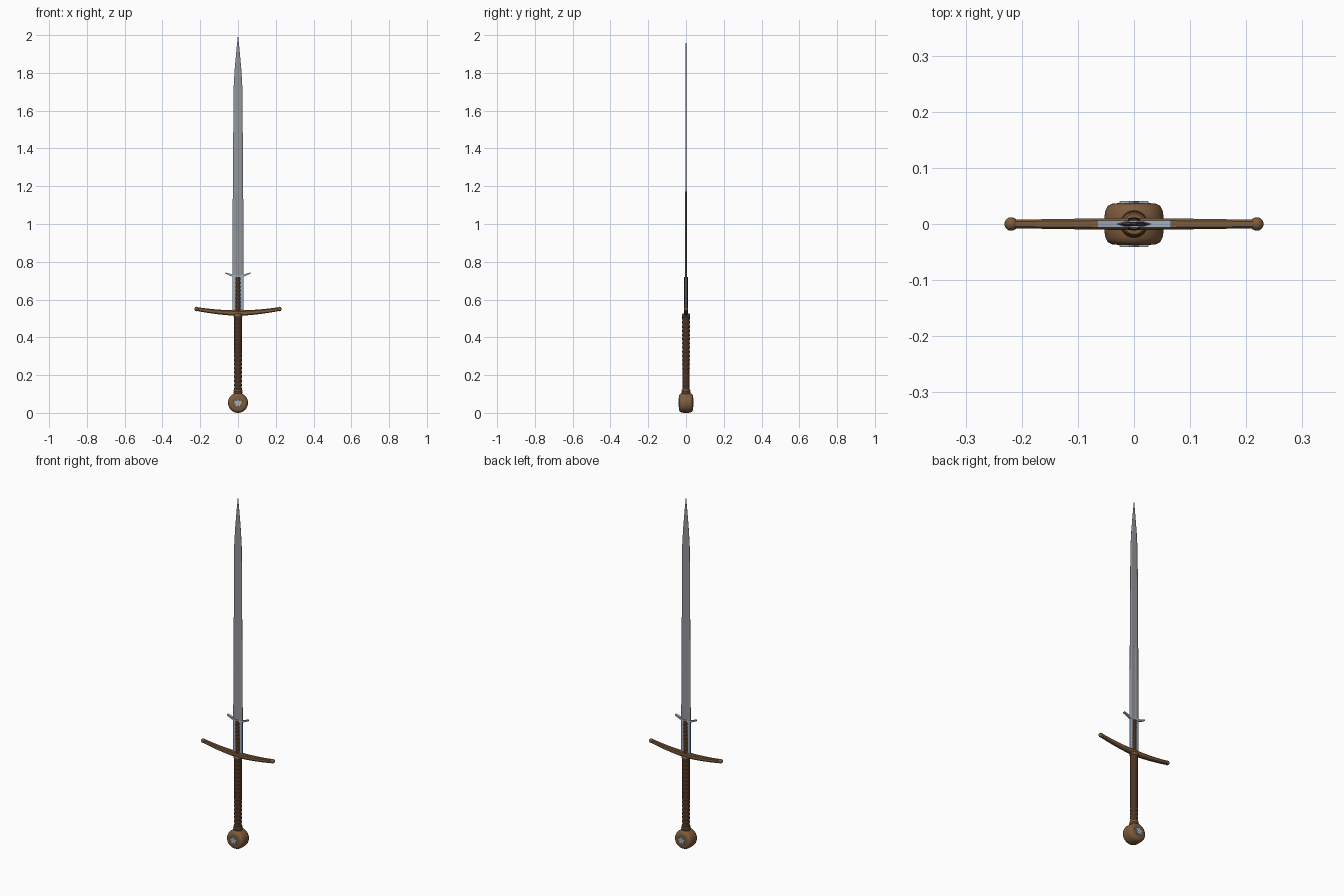
import bpy, bmesh, math
from mathutils import Vector

if "Cube" in bpy.data.objects:
    bpy.data.objects.remove(bpy.data.objects["Cube"])


def mat(name, col):
    m = bpy.data.materials.new(name)
    m.diffuse_color = (*col, 1)
    m.use_nodes = True
    m.node_tree.nodes["Principled BSDF"].inputs["Base Color"].default_value = m.diffuse_color
    return m


STEEL = mat("blade steel", (0.29, 0.305, 0.33))
BRIGHT = mat("bright blue steel", (0.36, 0.43, 0.52))
BRONZE = mat("aged bronze", (0.21, 0.108, 0.046))
LEATHER = mat("dark leather", (0.068, 0.034, 0.016))


def finish(bm, name, material, angle=30):
    bmesh.ops.recalc_face_normals(bm, faces=bm.faces[:])
    me = bpy.data.meshes.new(name)
    bm.to_mesh(me)
    bm.free()
    ob = bpy.data.objects.new(name, me)
    bpy.context.collection.objects.link(ob)
    me.materials.append(material)
    if angle:
        bpy.ops.object.select_all(action='DESELECT')
        bpy.context.view_layer.objects.active = ob
        ob.select_set(True)
        bpy.ops.object.shade_smooth_by_angle(angle=math.radians(angle))
    return ob


def loft(name, rings, material, angle=30):
    """Skin closed rings of points and cap both ends."""
    bm = bmesh.new()
    vs = [[bm.verts.new(p) for p in r] for r in rings]
    n = len(vs[0])
    for a, b in zip(vs, vs[1:]):
        for i in range(n):
            j = (i + 1) % n
            bm.faces.new((a[i], a[j], b[j], b[i]))
    bm.faces.new(vs[0])
    bm.faces.new(vs[-1])
    return finish(bm, name, material, angle)


def ellipse(rx, ry, z, n=24):
    return [(rx * math.cos(2 * math.pi * i / n), ry * math.sin(2 * math.pi * i / n), z)
            for i in range(n)]


def lathe(name, profile, material, flat=1.0, n=24):
    return loft(name, [ellipse(r, r * flat, z, n) for r, z in profile], material, 40)


def wrapped(name, z0, z1, r0, r1, ribs, bump, material, flat):
    """Handle bound with cord: rows of soft ribs."""
    prof = []
    steps = ribs * 8
    for k in range(steps + 1):
        t = k / steps
        r = r0 + (r1 - r0) * t + bump * math.sin(math.pi * t * ribs) ** 2
        prof.append((r, z0 + (z1 - z0) * t))
    return lathe(name, prof, material, flat)


# Blade: double edged, with a fuller on the lower half
def section(z, w, t, depth, edge=0.0006):
    q = [(w, edge), (0.62 * w, t), (0.26 * w, t), (0.16 * w, t - depth)]
    top = q + [(-x, y) for x, y in reversed(q)]
    return [(x, y, z) for x, y in top] + [(x, -y, z) for x, y in reversed(top)]


loft("blade", [section(0.715, 0.030, 0.0045, 0.002),
               section(1.12, 0.028, 0.0042, 0.002),
               section(1.15, 0.0275, 0.0040, 0.0),
               section(1.72, 0.0235, 0.0032, 0.0),
               section(1.82, 0.0175, 0.0030, 0.0),
               section(1.92, 0.0085, 0.0022, 0.0),
               section(2.0, 0.0004, 0.0004, 0.0, 0.0002)], STEEL, 8)

# Blunt section between the guard and the lugs, with its leather cover
loft("ricasso", [section(0.53, 0.028, 0.005, 0, 0.003),
                 section(0.72, 0.028, 0.005, 0, 0.003)], BRIGHT, 8)
wrapped("ricasso_leather", 0.535, 0.72, 0.0135, 0.0125, 9, 0.0012, LEATHER, 0.8)

# Pair of upswept parrying lugs
for side, label in ((1, "right"), (-1, "left")):
    rings = []
    for x, z, h, d in ((0.0, 0.722, 0.007, 0.0065), (0.028, 0.727, 0.007, 0.0065),
                       (0.066, 0.741, 0.004, 0.006)):
        rings.append([(side * x, -d, z - h), (side * x, d, z - h),
                      (side * x, d, z + h * 0.7), (side * x, -d, z + h * 0.7)])
    loft("parrying_lug_" + label, rings, BRIGHT, 15)

# Crossguard: shallow upward curve, tapering to ball ends
N = 24
rings = []
for i in range(N + 1):
    x = -0.22 + 0.44 * i / N
    f = abs(x) / 0.22
    z = 0.529 + 0.021 * f ** 1.8
    h, d = 0.0155 - 0.005 * f, 0.0115 - 0.0035 * f
    rings.append([(x, d * math.copysign(abs(math.cos(a)) ** 0.6, math.cos(a)),
                   z + h * math.copysign(abs(math.sin(a)) ** 0.6, math.sin(a)))
                  for a in [math.pi / 8 + k * math.pi / 4 for k in range(8)]])
loft("crossguard", rings, BRONZE, 25)
for side, label in ((1, "right"), (-1, "left")):
    bm = bmesh.new()
    bmesh.ops.create_uvsphere(bm, u_segments=20, v_segments=12, radius=0.012)
    bmesh.ops.translate(bm, verts=bm.verts[:], vec=Vector((side * 0.219, 0, 0.550)))
    finish(bm, "guard_ball_" + label, BRONZE)
lathe("guard_collar", [(0.019, 0.506), (0.0225, 0.510), (0.0225, 0.521),
                       (0.019, 0.525)], BRONZE, 0.95)

# Leather grip
wrapped("grip", 0.115, 0.512, 0.0190, 0.0205, 18, 0.0015, LEATHER, 0.95)

# Pommel neck rings
lathe("pommel_neck", [(0.018, 0.095), (0.024, 0.104), (0.025, 0.110), (0.021, 0.114),
                      (0.023, 0.118), (0.022, 0.124), (0.018, 0.126)], BRONZE)

# Wheel pommel, turned around the y axis
ZC = 0.053
prof = [(0.030, -0.037), (0.040, -0.036), (0.047, -0.032), (0.051, -0.024), (0.053, -0.012)]
prof += [(0.053, 0.0)] + [(r, -y) for r, y in reversed(prof)]
loft("pommel", [[(x, y, ZC + z) for x, z, _ in ellipse(r, r, 0, 40)] for r, y in prof],
     BRONZE, 35)

# Steel star inlaid on both pommel faces
for side, label in ((-1, "front"), (1, "back")):
    star = []
    for k in range(10):
        a = math.pi / 2 + k * math.pi / 5
        r = 0.027 if k % 2 == 0 else 0.014
        star.append((r * math.cos(a), r * math.sin(a)))
    loft("pommel_star_" + label,
         [[(x * s, side * y, ZC + z * s) for x, z in star]
          for s, y in ((1, 0.035), (1, 0.040), (0.95, 0.041))], BRIGHT, 0)
